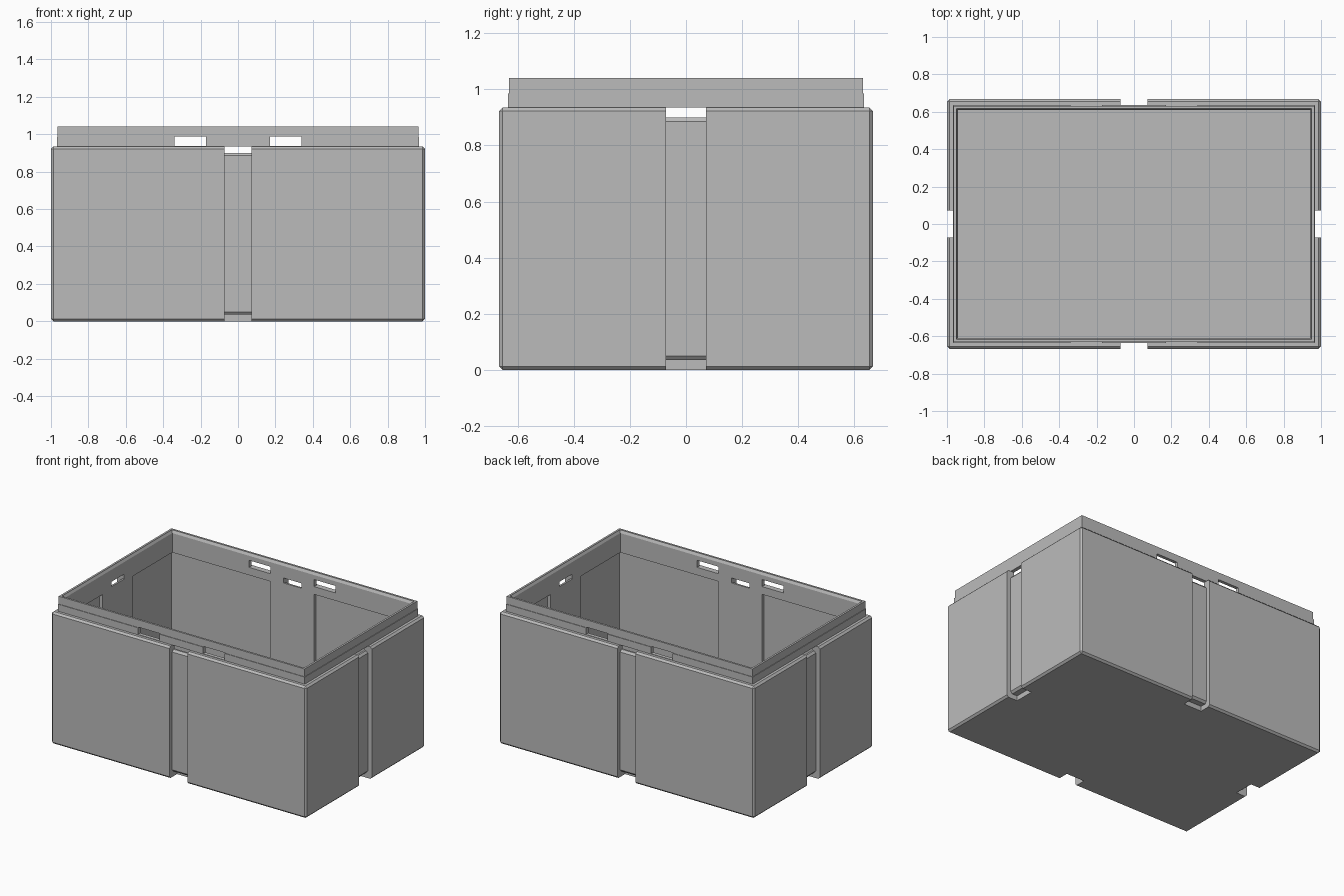
import bpy
import bmesh
from mathutils import Matrix
from math import pi

cube = bpy.data.objects.get("Cube")
if cube:
    bpy.data.objects.remove(cube, do_unlink=True)

HX, HY = 1.0, 0.667            # half length and half depth of the crate
SHOULDER, TOP = 0.935, 1.04    # height of the shoulder and of the rim
FLOOR = 0.06
STRAP, BULGE = 0.071, 0.17     # half widths of strap channel and inner rib

grey = bpy.data.materials.new("grey plastic")
grey.use_nodes = True
colour = (0.5, 0.5, 0.5, 1)
grey.diffuse_color = colour
grey.node_tree.nodes["Principled BSDF"].inputs["Base Color"].default_value = colour


def make(name, bm):
    bmesh.ops.recalc_face_normals(bm, faces=bm.faces)
    mesh = bpy.data.meshes.new(name)
    bm.to_mesh(mesh)
    bm.free()
    mesh.materials.append(grey)
    ob = bpy.data.objects.new(name, mesh)
    bpy.context.collection.objects.link(ob)
    return ob


def loft(name, rings, bevel=0):
    """Stack of rectangles given as (inset from crate side, height)."""
    bm = bmesh.new()
    loops = [[bm.verts.new((sx * (HX - i), sy * (HY - i), z))
              for sx, sy in ((-1, -1), (1, -1), (1, 1), (-1, 1))] for i, z in rings]
    for a, b in zip(loops, loops[1:]):
        for k in range(4):
            n = (k + 1) % 4
            bm.faces.new((a[k], a[n], b[n], b[k]))
    bm.faces.new(loops[0][::-1])
    bm.faces.new(loops[-1])
    if bevel:
        bmesh.ops.bevel(bm, geom=bm.edges[:], offset=bevel, segments=1, affect='EDGES')
    return make(name, bm)


def block(name, lo, hi):
    bm = bmesh.new()
    bmesh.ops.create_cube(bm, size=1)
    for v in bm.verts:
        v.co = [(a + b) / 2 + c * (b - a) for a, b, c in zip(lo, hi, v.co)]
    return make(name, bm)


def channel(name, half, turn):
    """Strap channel with a notch under the base and a slot below the rim."""
    profile = [(-0.2, -0.1), (0.085, -0.1), (0.085, 0.035), (0.045, 0.035),
               (0.032, 0.05), (0.032, 0.885), (0.045, 0.9), (0.12, 0.9),
               (0.12, SHOULDER), (0.03, SHOULDER), (0.03, 0.96), (-0.2, 0.96)]
    bm = bmesh.new()
    face = bm.faces.new([bm.verts.new((-STRAP, i - half, z)) for i, z in profile])
    ext = bmesh.ops.extrude_face_region(bm, geom=[face])
    new = [e for e in ext["geom"] if isinstance(e, bmesh.types.BMVert)]
    bmesh.ops.translate(bm, verts=new, vec=(2 * STRAP, 0, 0))
    bmesh.ops.rotate(bm, verts=bm.verts, matrix=Matrix.Rotation(turn, 3, 'Z'))
    return make(name, bm)


# Main body with chamfered edges, joined to the stacking rim
crate = loft("crate_body", [(0, 0), (0, SHOULDER)], bevel=0.013)
rim = loft("rim", [(0.032, 0.9), (0.032, 0.985), (0.036, 0.985), (0.036, TOP)])
steps = [(rim, 'UNION')]

# Cavity with a small chamfer at the mouth
steps.append((loft("cavity", [(0.058, FLOOR), (0.058, 1.02), (0.05, 1.035),
                              (0.05, 1.1)]), 'DIFFERENCE'))

# Corner pockets that thin the walls beside the channels
for sx in (-1, 1):
    for sy in (-1, 1):
        xs = sorted((sx * BULGE, sx * (HX - 0.034)))
        ys = sorted((sy * BULGE, sy * (HY - 0.034)))
        steps.append((block("pocket", (xs[0], ys[0], FLOOR),
                            (xs[1], ys[1], 0.883)), 'DIFFERENCE'))

# Strap channels on all four sides
for k in range(4):
    steps.append((channel("strap_channel", HX if k % 2 else HY, k * pi / 2), 'DIFFERENCE'))

# Pairs of latch windows through the front and back of the rim
for s in (-1, 1):
    xs = sorted((s * 0.17, s * 0.34))
    steps.append((block("latch_window", (xs[0], -0.8, 0.938),
                        (xs[1], 0.8, 0.988)), 'DIFFERENCE'))

# Carve the crate and drop the helper shapes
for tool, operation in steps:
    mod = crate.modifiers.new(tool.name, 'BOOLEAN')
    mod.object, mod.operation, mod.solver = tool, operation, 'EXACT'
    tool.hide_render = True
graph = bpy.context.evaluated_depsgraph_get()
carved = bpy.data.meshes.new_from_object(crate.evaluated_get(graph))
crate.modifiers.clear()
crate.data = carved
carved.materials.clear()
carved.materials.append(grey)
for p in carved.polygons:
    p.material_index = 0
    p.use_smooth = False
for tool, _ in steps:
    bpy.data.objects.remove(tool, do_unlink=True)
